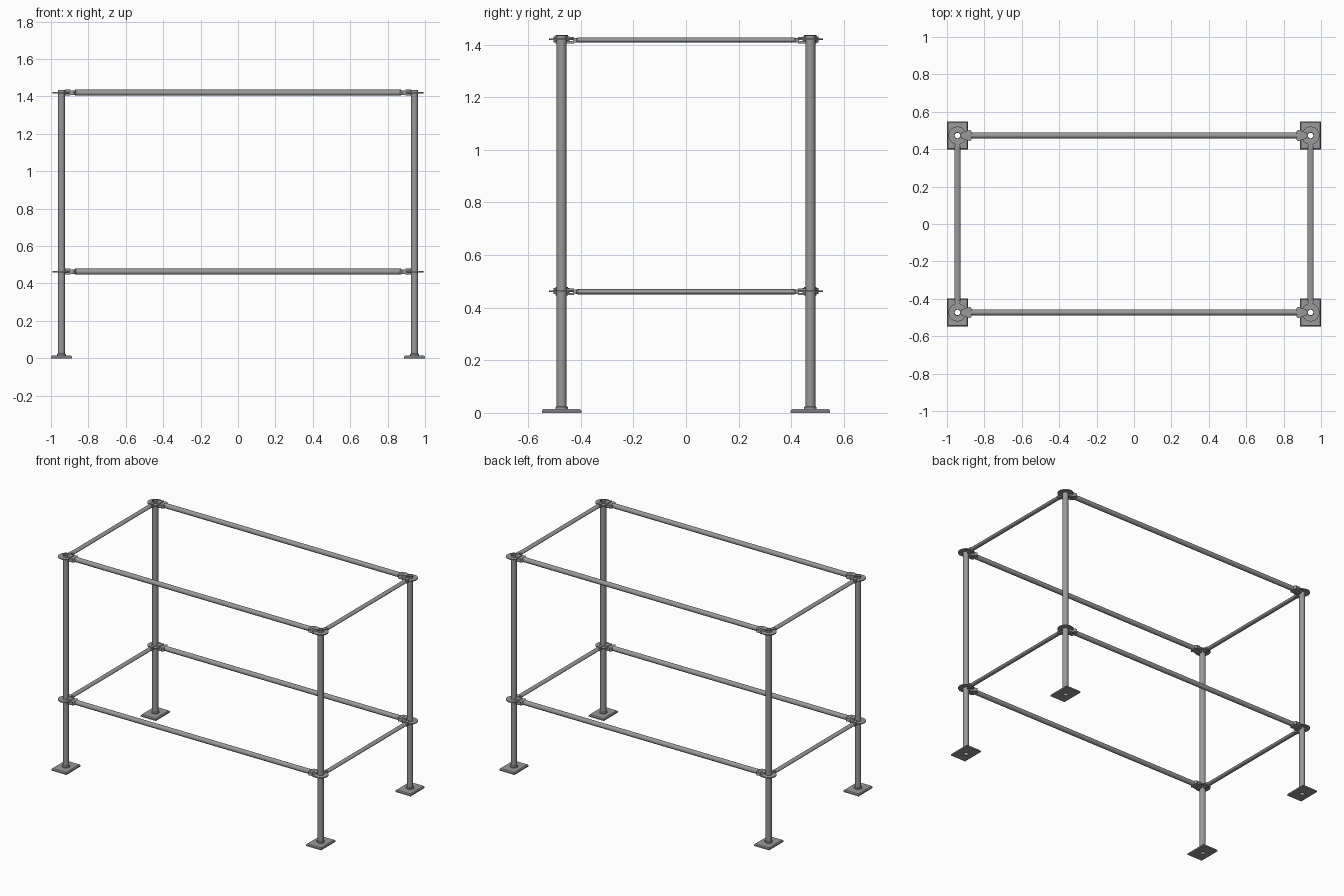
import bpy, bmesh, math
from mathutils import Matrix

if "Cube" in bpy.data.objects:
    bpy.data.objects.remove(bpy.data.objects["Cube"], do_unlink=True)

SEG = 24
POST_X, POST_Y = 0.944, 0.473
POST_TOP, POST_R, BORE_R = 1.435, 0.019, 0.015
LEVELS = {"lower": 0.463, "upper": 1.42}

steel = bpy.data.materials.new("galvanised grey")
steel.use_nodes = True
GREY = (0.32, 0.32, 0.32, 1)
steel.diffuse_color = GREY
steel.node_tree.nodes["Principled BSDF"].inputs["Base Color"].default_value = GREY


def finish(bm, name, matrix):
    bmesh.ops.recalc_face_normals(bm, faces=bm.faces)
    mesh = bpy.data.meshes.new(name)
    bm.to_mesh(mesh)
    bm.free()
    mesh.materials.append(steel)
    obj = bpy.data.objects.new(name, mesh)
    bpy.context.collection.objects.link(obj)
    obj.matrix_world = matrix
    bpy.ops.object.select_all(action='DESELECT')
    obj.select_set(True)
    bpy.context.view_layer.objects.active = obj
    bpy.ops.object.shade_smooth_by_angle(angle=math.radians(35))
    return obj


def round_ring(rx, ry, z):
    angles = [2 * math.pi * i / SEG for i in range(SEG)]
    return [(rx * math.cos(a), ry * math.sin(a), z) for a in angles]


def square_ring(hx, hy, z):
    ring = round_ring(1, 1, z)
    return [(hx * x / max(abs(x), abs(y)), hy * y / max(abs(x), abs(y)), z)
            for x, y, _ in ring]


def loft(name, rings, matrix, closed=True):
    """Skin a stack of rings; closed joins last to first, else ends are capped."""
    bm = bmesh.new()
    loops = [[bm.verts.new(p) for p in ring] for ring in rings]
    pairs = list(zip(loops, loops[1:]))
    if closed:
        pairs.append((loops[-1], loops[0]))
    else:
        bm.faces.new(loops[0])
        bm.faces.new(loops[-1])
    for a, b in pairs:
        for i in range(SEG):
            j = (i + 1) % SEG
            bm.faces.new((a[i], a[j], b[j], b[i]))
    return finish(bm, name, matrix)


def prism(bm, outline, low, high):
    """Extrude a plan outline, mirrored across its long axis, between two heights."""
    plan = outline + [(x, -y) for x, y in reversed(outline)]
    face = bm.faces.new([bm.verts.new((x, y, low)) for x, y in plan])
    top = bmesh.ops.extrude_face_region(bm, geom=[face])["geom"]
    verts = [v for v in top if isinstance(v, bmesh.types.BMVert)]
    bmesh.ops.translate(bm, verts=verts, vec=(0, 0, high - low))


def coupler(name, matrix, length, wide, tall):
    """Forked wedge head: two jaws gripping the disc, and a flared socket."""
    bm = bmesh.new()
    jaw = [(0.018, wide * 0.5), (0.048, wide * 0.8)]
    socket = [(0.044, wide * 0.78), (length - 0.01, wide), (length, wide * 0.6)]
    prism(bm, jaw, 0.004, tall)
    prism(bm, jaw, -tall, -0.004)
    prism(bm, socket, -tall * 0.7, tall * 0.7)
    return finish(bm, name, matrix)


# Uprights: base plate, collar, hollow tube and coupling discs
for sx, side in ((-1, "right"), (1, "left")):
    for sy, end in ((-1, "front"), (1, "back")):
        tag = f"{end}_{side}"
        at = Matrix.Translation((sx * POST_X, sy * POST_Y, 0))
        loft(f"base_plate_{tag}", [
            round_ring(BORE_R, BORE_R, 0), square_ring(0.056, 0.075, 0),
            square_ring(0.056, 0.075, 0.008), square_ring(0.051, 0.07, 0.014),
            round_ring(BORE_R, BORE_R, 0.014)], at)
        loft(f"base_collar_{tag}", [
            round_ring(POST_R, POST_R, 0.01), round_ring(0.024, 0.024, 0.01),
            round_ring(0.024, 0.024, 0.022), round_ring(POST_R, POST_R, 0.025)], at)
        loft(f"post_{tag}", [
            round_ring(BORE_R, BORE_R, 0.01), round_ring(POST_R, POST_R, 0.01),
            round_ring(POST_R, POST_R, POST_TOP), round_ring(BORE_R, BORE_R, POST_TOP)], at)
        for level, z in LEVELS.items():
            loft(f"{level}_disc_{tag}", [
                round_ring(r, r, z + dz) for r, dz in
                ((0.018, -0.003), (0.048, -0.003), (0.048, 0.003), (0.018, 0.003))], at)


def rail(name, centre, angle, half_span, head_len, wide, tall, rx, rz):
    """Tube lying along local x with a coupler at each end."""
    place = Matrix.Translation(centre) @ Matrix.Rotation(angle, 4, 'Z')
    half = half_span - head_len + 0.006
    # local tube axis z turned onto x, tube height onto z
    lay = Matrix(((0, 0, 1, 0), (1, 0, 0, 0), (0, 1, 0, 0), (0, 0, 0, 1)))
    loft(f"{name}_tube", [round_ring(rx, rz, -half), round_ring(rx, rz, half)],
         place @ lay, closed=False)
    for turn, which in ((0, "start"), (math.pi, "end")):
        spot = Matrix.Rotation(turn, 4, 'Z') @ Matrix.Translation((-half_span, 0, 0))
        coupler(f"{name}_coupler_{which}", place @ spot, head_len, wide, tall)


# Long and short rails on both levels
for level, z in LEVELS.items():
    for s, end in ((-1, "front"), (1, "back")):
        rail(f"{level}_{end}_rail", (0, s * POST_Y, z), 0,
             POST_X, 0.078, 0.03, 0.016, 0.016, 0.016)
    for s, side in ((-1, "right"), (1, "left")):
        rail(f"{level}_{side}_rail", (s * POST_X, 0, z - 0.003), math.pi / 2,
             POST_Y, 0.066, 0.016, 0.012, 0.016, 0.01)
